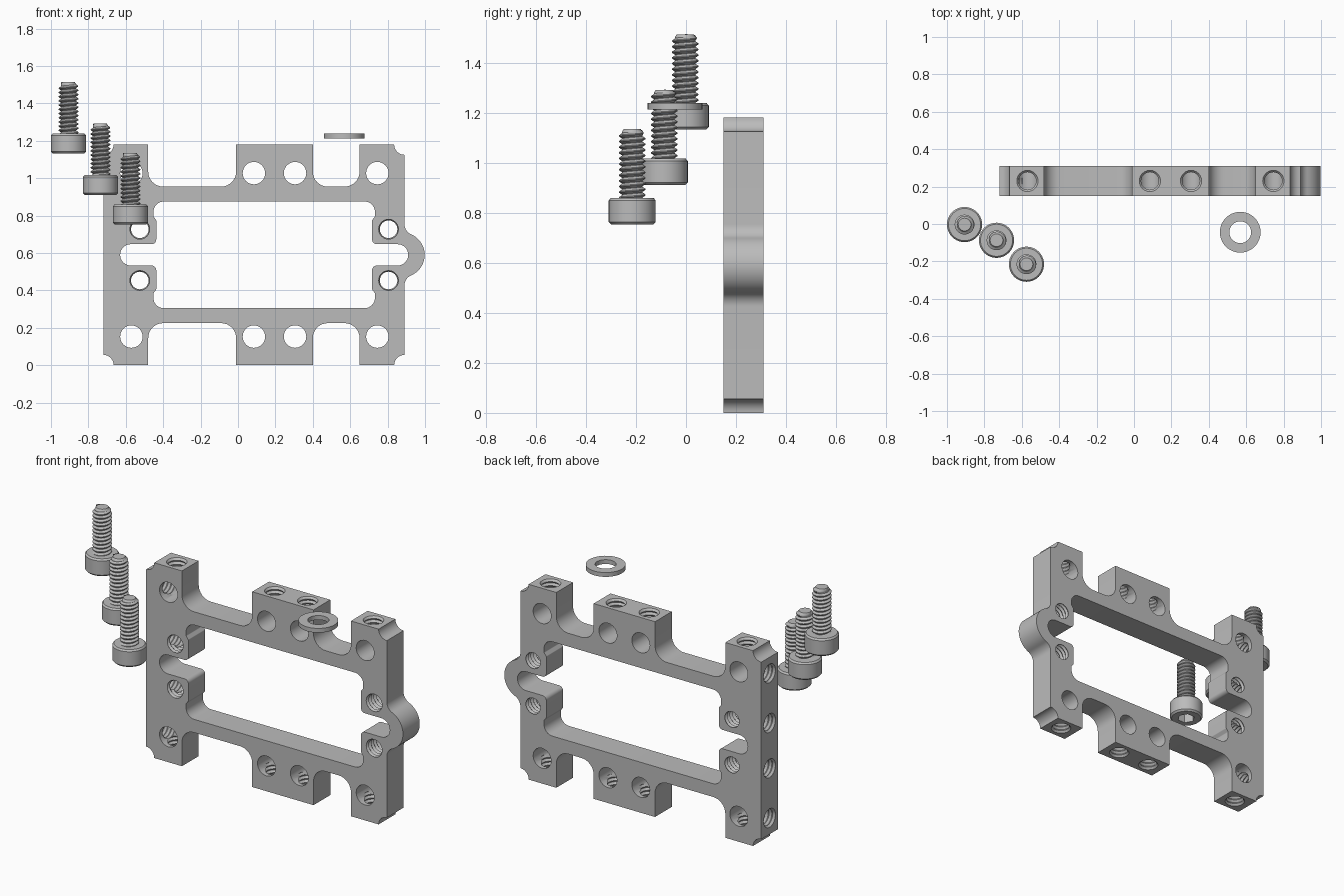
import bpy, bmesh, math
from mathutils import Matrix, Vector

if "Cube" in bpy.data.objects:
    bpy.data.objects.remove(bpy.data.objects["Cube"])

metal = bpy.data.materials.new("plain grey metal")
metal.diffuse_color = (0.5, 0.5, 0.5, 1)
metal.use_nodes = True
metal.node_tree.nodes["Principled BSDF"].inputs["Base Color"].default_value = metal.diffuse_color
ZC = 0.59            # mid height of the frame
Y0, Y1 = 0.15, 0.31  # front and back of the frame
YM = (Y0 + Y1) / 2


def finish(bm, name):
    bmesh.ops.recalc_face_normals(bm, faces=bm.faces[:])
    me = bpy.data.meshes.new(name)
    bm.to_mesh(me)
    bm.free()
    me.materials.append(metal)
    ob = bpy.data.objects.new(name, me)
    bpy.context.collection.objects.link(ob)
    return ob


def smooth(ob):
    bpy.ops.object.select_all(action='DESELECT')
    ob.select_set(True)
    bpy.context.view_layer.objects.active = ob
    bpy.ops.object.shade_smooth_by_angle(angle=math.radians(28))


def cut(ob, cutters):
    for c in cutters:
        m = ob.modifiers.new("cut", 'BOOLEAN')
        m.operation, m.solver, m.object = 'DIFFERENCE', 'EXACT', c
    dg = bpy.context.evaluated_depsgraph_get()
    me = bpy.data.meshes.new_from_object(ob.evaluated_get(dg))
    ob.modifiers.clear()
    ob.data = me
    for c in cutters:
        bpy.data.objects.remove(c)


def lathe(name, profile, segs=28, mat=Matrix(), closed=False):
    """Spin (radius, height) points about local z; open profiles get end caps."""
    bm = bmesh.new()
    rings = []
    for r, h in profile:
        rings.append([bm.verts.new(mat @ Vector((r * math.cos(a), r * math.sin(a), h)))
                      for a in (2 * math.pi * i / segs for i in range(segs))])
    pairs = list(zip(rings, rings[1:])) + ([(rings[-1], rings[0])] if closed else [])
    for a, b in pairs:
        for i in range(segs):
            j = (i + 1) % segs
            bm.faces.new((a[i], a[j], b[j], b[i]))
    if not closed:
        bm.faces.new(rings[0])
        bm.faces.new(rings[-1])
    return finish(bm, name)


def arc(cx, cz, r, a0, a1, n=10):
    return [(cx + r * math.cos(math.radians(a0 + (a1 - a0) * i / n)),
             cz + r * math.sin(math.radians(a0 + (a1 - a0) * i / n))) for i in range(n + 1)]


def rounded(pts, n=8):
    """Round the corners of a path of (x, z, radius)."""
    out = []
    for i, (x, z, r) in enumerate(pts):
        p = Vector((x, z))
        if not r:
            out.append((x, z))
            continue
        u = (Vector(pts[i - 1][:2]) - p).normalized()
        v = (Vector(pts[i + 1][:2]) - p).normalized()
        half = u.angle(v) / 2
        c = p + (u + v).normalized() * r / math.sin(half)
        a, b = p + u * r / math.tan(half) - c, p + v * r / math.tan(half) - c
        for k in range(n + 1):
            t = k / n
            w = math.pi - 2 * half
            d = (a * math.sin((1 - t) * w) + b * math.sin(t * w)) / math.sin(w)
            out.append(tuple(c + d))
    return out


def prism(name, half, y0, y1):
    """Mirror a lower half outline about mid height and extrude it in y."""
    top = [(x, 2 * ZC - z) for x, z in reversed(half) if abs(z - ZC) > 1e-4]
    bm = bmesh.new()
    f = bm.faces.new([bm.verts.new((x, y0, z)) for x, z in half + top])
    ex = bmesh.ops.extrude_face_region(bm, geom=[f])
    bmesh.ops.translate(bm, verts=[g for g in ex['geom'] if isinstance(g, bmesh.types.BMVert)],
                        vec=(0, y1 - y0, 0))
    return finish(bm, name)


# Frame outline: notched corners, three tabs, round bump on the right
L, R, N = -0.72, 0.89, 0.055
tabs = rounded([(-0.48, 0, 0), (-0.48, .225, .08), (-0.01, .225, .08), (-0.01, 0, 0),
                (0.40, 0, 0), (0.40, .225, .08), (0.65, .225, .08), (0.65, 0, 0)])
br, bf, bx = 0.119, 0.06, 0.879
dx = R + bf - bx
dz = math.sqrt((br + bf) ** 2 - dx ** 2)
ang = math.degrees(math.atan2(dz, -dx))
outer = ([(L, ZC)] + arc(L, 0, N, 90, 0) + tabs + arc(R, 0, N, 180, 90)
         + arc(R + bf, ZC - dz, bf, 180, ang) + arc(bx, ZC, br, ang - 180, 0, 14)[1:])
frame = prism("servo_frame", outer, Y0, Y1)

# Window with a slot in each side
left = [(-0.63, ZC, 0), (-0.63, .533, .0565), (-0.437, .533, .025), (-0.437, .405, .008),
        (-0.452, .385, .008), (-0.452, .305, .055)]
right = [(0.28 - x, z, r) for x, z, r in reversed(left)]
window = prism("window_cutter", rounded(left + right), Y0 - .1, Y1 + .1)


def threaded(origin, axis, length):
    """Grooved cutter starting at origin and running along axis."""
    pitch, prof = 0.024, []
    n = int(length / pitch)
    for i in range(n + 1):
        prof += [(0.047, i * pitch), (0.057, (i + .5) * pitch)]
    prof[-1] = (0.047, length + .001)
    q = Vector((0, 0, 1)).rotation_difference(Vector(axis)).to_matrix().to_4x4()
    return lathe("thread_cutter", prof, 24, Matrix.Translation(origin) @ q)


cutters = [window]
for s in (-1, 1):
    # Plain holes through the tabs, each met by a threaded hole from the edge
    for x in (-0.57, 0.085, 0.305, 0.745):
        z = ZC + s * 0.437
        cutters.append(lathe("hole_cutter", [(.06, -.2), (.06, .2)], 32,
                             Matrix.Translation((x, YM, z)) @ Matrix.Rotation(math.pi / 2, 4, 'X')))
        cutters.append(threaded((x, YM, ZC + s * 0.602), (0, 0, -s), 0.165))
    # Threaded mounting holes beside the slots
    for x in (-0.525, 0.805):
        cutters.append(threaded((x, Y0 - .007, ZC + s * 0.137), (0, 1, 0), 0.175))
    # Threaded holes in the left edge
    for dzs, depth in ((0.437, 0.16), (0.137, 0.2)):
        cutters.append(threaded((L - .011, YM, ZC + s * dzs), (1, 0, 0), depth))
cut(frame, cutters)
smooth(frame)


def screw(n, x, y, z):
    at = Matrix.Translation((x, y, z))
    # Cap head with hex socket underneath
    head = lathe(f"screw_head_{n}", [(.084, 0), (.094, .01), (.094, .096), (.086, .106)], 40, at)
    socket = lathe("socket_cutter", [(.05, -.02), (.05, .06)], 6, at)
    cut(head, [socket])
    smooth(head)
    # Shaft core with chamfered tip
    core = lathe(f"screw_core_{n}", [(.041, .1), (.041, .37), (.034, .381)], 28, at)
    smooth(core)
    # Helical thread ridge
    bm = bmesh.new()
    segs, pitch, z0, z1 = 28, 0.0225, 0.09, 0.372
    turns = (z1 - z0) / pitch
    count = int(turns * segs)
    prev = None
    for i in range(count + 1):
        a = 2 * math.pi * i / segs
        fade = min(1, (count - i) / (segs * .6))
        zz = z0 + pitch * i / segs
        row = [bm.verts.new(at @ Vector((r * math.cos(a), r * math.sin(a), zz + d)))
               for r, d in ((.040, -.011), (.041 + .012 * fade, -.002),
                            (.041 + .012 * fade, .002), (.040, .011))]
        if prev:
            for k in range(3):
                bm.faces.new((prev[k], row[k], row[k + 1], prev[k + 1]))
        prev = row
    thread = finish(bm, f"screw_thread_{n}")
    smooth(thread)


for n, pos in enumerate([(-0.906, -0.003, 1.132), (-0.735, -0.087, 0.91), (-0.575, -0.215, 0.753)], 1):
    screw(n, *pos)

# Flat washer
washer = lathe("washer", [(.058, 0), (.109, 0), (.109, .026), (.058, .026)], 48,
               Matrix.Translation((0.568, -0.044, 1.212)), closed=True)
smooth(washer)
